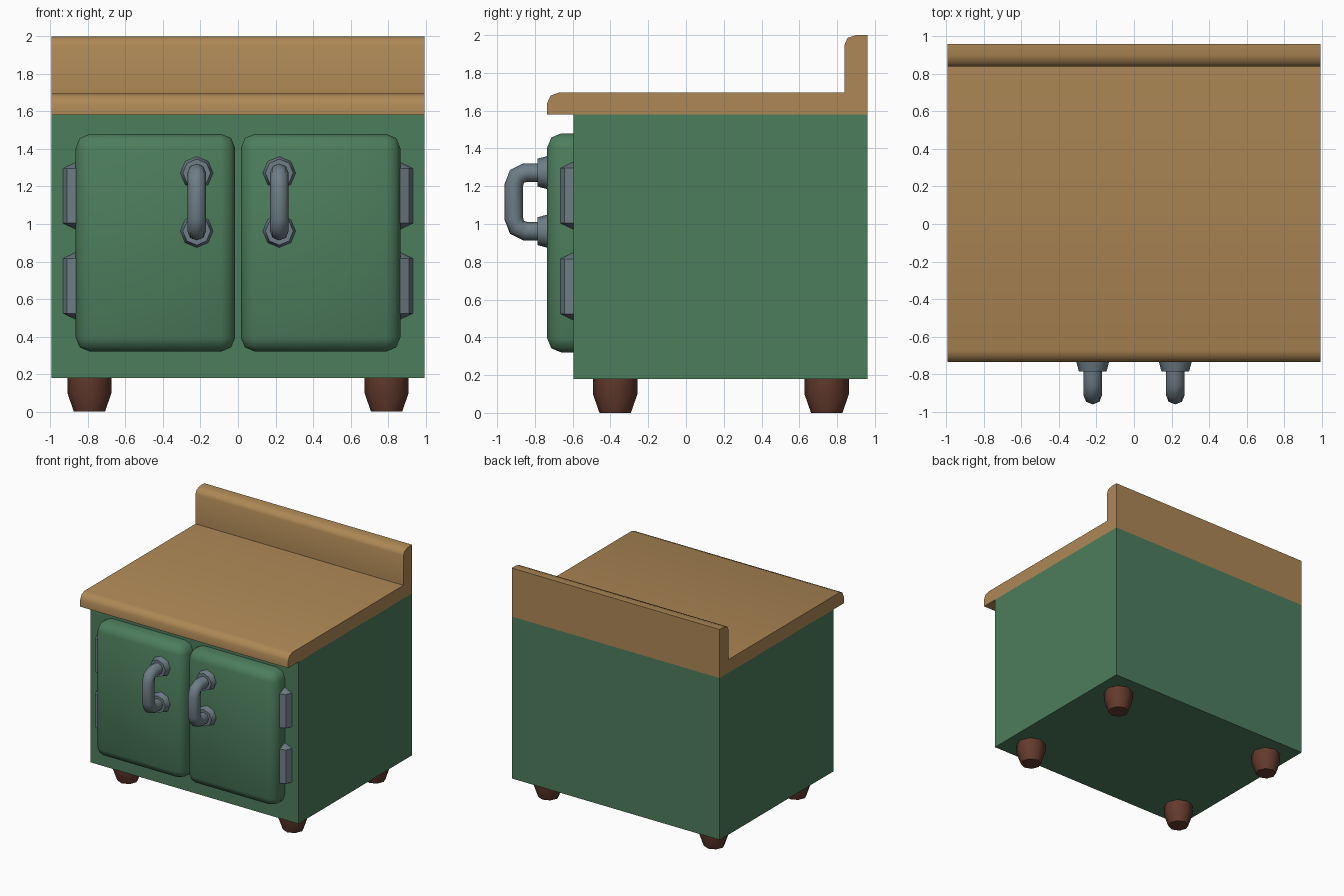
import bpy, bmesh, math
from mathutils import Vector, Matrix

if "Cube" in bpy.data.objects:
    bpy.data.objects.remove(bpy.data.objects["Cube"])


def material(name, rgb):
    m = bpy.data.materials.new(name)
    m.diffuse_color = (*rgb, 1)
    m.use_nodes = True
    m.node_tree.nodes["Principled BSDF"].inputs["Base Color"].default_value = m.diffuse_color
    return m


GREEN = material("green paint", (0.073, 0.205, 0.107))
WOOD = material("wood", (0.42, 0.245, 0.092))
METAL = material("grey metal", (0.156, 0.205, 0.238))
BROWN = material("dark brown wood", (0.125, 0.042, 0.026))


def finish(name, bm, mat, smooth=None):
    bmesh.ops.recalc_face_normals(bm, faces=bm.faces[:])
    me = bpy.data.meshes.new(name)
    bm.to_mesh(me)
    bm.free()
    me.materials.append(mat)
    ob = bpy.data.objects.new(name, me)
    bpy.context.collection.objects.link(ob)
    if smooth:
        bpy.ops.object.select_all(action='DESELECT')
        ob.select_set(True)
        bpy.context.view_layer.objects.active = ob
        bpy.ops.object.shade_smooth_by_angle(angle=math.radians(smooth))
    return ob


def box(lo, hi):
    bm = bmesh.new()
    lo, hi = Vector(lo), Vector(hi)
    mat = Matrix.Translation((lo + hi) / 2) @ Matrix.Diagonal((*(hi - lo), 1))
    bmesh.ops.create_cube(bm, size=1, matrix=mat)
    return bm


def skin(bm, rings):
    """Join equal rings of points into a capped tube."""
    loops = [[bm.verts.new(p) for p in r] for r in rings]
    n = len(loops[0])
    for a, b in zip(loops, loops[1:]):
        for i in range(n):
            j = (i + 1) % n
            bm.faces.new((a[i], a[j], b[j], b[i]))
    bm.faces.new(loops[0])
    bm.faces.new(loops[-1])


def ring(centre, u, v, r, n=8, turn=0.0):
    angles = [2 * math.pi * i / n + turn for i in range(n)]
    return [Vector(centre) + r * (Vector(u) * math.cos(a) + Vector(v) * math.sin(a))
            for a in angles]


X, Y, Z = Vector((1, 0, 0)), Vector((0, 1, 0)), Vector((0, 0, 1))

# cabinet body
finish("cabinet_body", box((-0.995, -0.595, 0.18), (0.995, 0.96, 1.58)), GREEN)

# worktop with raised back, one extruded profile
profile = [(-0.735, 1.58), (-0.735, 1.64), (-0.717, 1.68), (-0.675, 1.695),
           (0.84, 1.695), (0.84, 1.95), (0.855, 1.985), (0.90, 2.0),
           (0.96, 2.0), (0.96, 1.58)]
bm = bmesh.new()
skin(bm, [[(x, y, z) for y, z in profile] for x in (-0.995, 0.995)])
finish("worktop", bm, WOOD, 50)

# handle centre line: bottom half mirrors the top half
MID = 1.117
half = [(-0.735, 1.272), (-0.85, 1.272), (-0.895, 1.252), (-0.912, 1.205)]
path = half + [(y, 2 * MID - z) for y, z in reversed(half)]

for side, s in (("left", -1), ("right", 1)):
    # door, rounded everywhere but against the body
    xs = sorted((0.015 * s, 0.865 * s))
    bm = box((xs[0], -0.735, 0.32), (xs[1], -0.595, 1.48))
    edges = [e for e in bm.edges if any(v.co.y < -0.7 for v in e.verts)]
    bmesh.ops.bevel(bm, geom=edges, offset=0.075, segments=2, profile=0.5,
                    affect='EDGES')
    finish(side + "_door", bm, GREEN, 50)

    # handle bar
    hx = 0.22 * s
    bm = bmesh.new()
    pts = [Vector((hx, y, z)) for y, z in path]
    rings = []
    for i, p in enumerate(pts):
        t = (pts[min(i + 1, len(pts) - 1)] - pts[max(i - 1, 0)]).normalized()
        if i in (1, len(pts) - 2):
            t = ((pts[i + 1] - p).normalized() + (p - pts[i - 1]).normalized()).normalized()
        rings.append(ring(p, X, t.cross(X), 0.05))
    skin(bm, rings)
    finish(side + "_handle_bar", bm, METAL, 50)

    # handle mounts
    for level, z in (("upper", 1.272), ("lower", 2 * MID - 1.272)):
        bm = bmesh.new()
        skin(bm, [ring((hx, -0.725, z), X, Z, 0.09), ring((hx, -0.785, z), X, Z, 0.074)])
        finish(f"{side}_{level}_handle_mount", bm, METAL, 50)

    # hinges: barrels with shallow pointed ends
    for level, z in (("upper", 1.15), ("lower", 0.67)):
        bm = bmesh.new()
        skin(bm, [ring((0.863 * s, -0.595, z + dz), X, Y, r)
                  for dz, r in ((-0.177, 0.005), (-0.146, 0.07), (0.146, 0.07), (0.177, 0.005))])
        finish(f"{side}_{level}_hinge", bm, METAL, 30)

    # feet
    for place, y in (("front", -0.375), ("back", 0.745)):
        bm = bmesh.new()
        skin(bm, [ring((0.792 * s, y, z), X, Y, r)
                  for z, r in ((0, 0.083), (0.1, 0.118), (0.19, 0.118))])
        finish(f"{side}_{place}_foot", bm, BROWN, 50)
